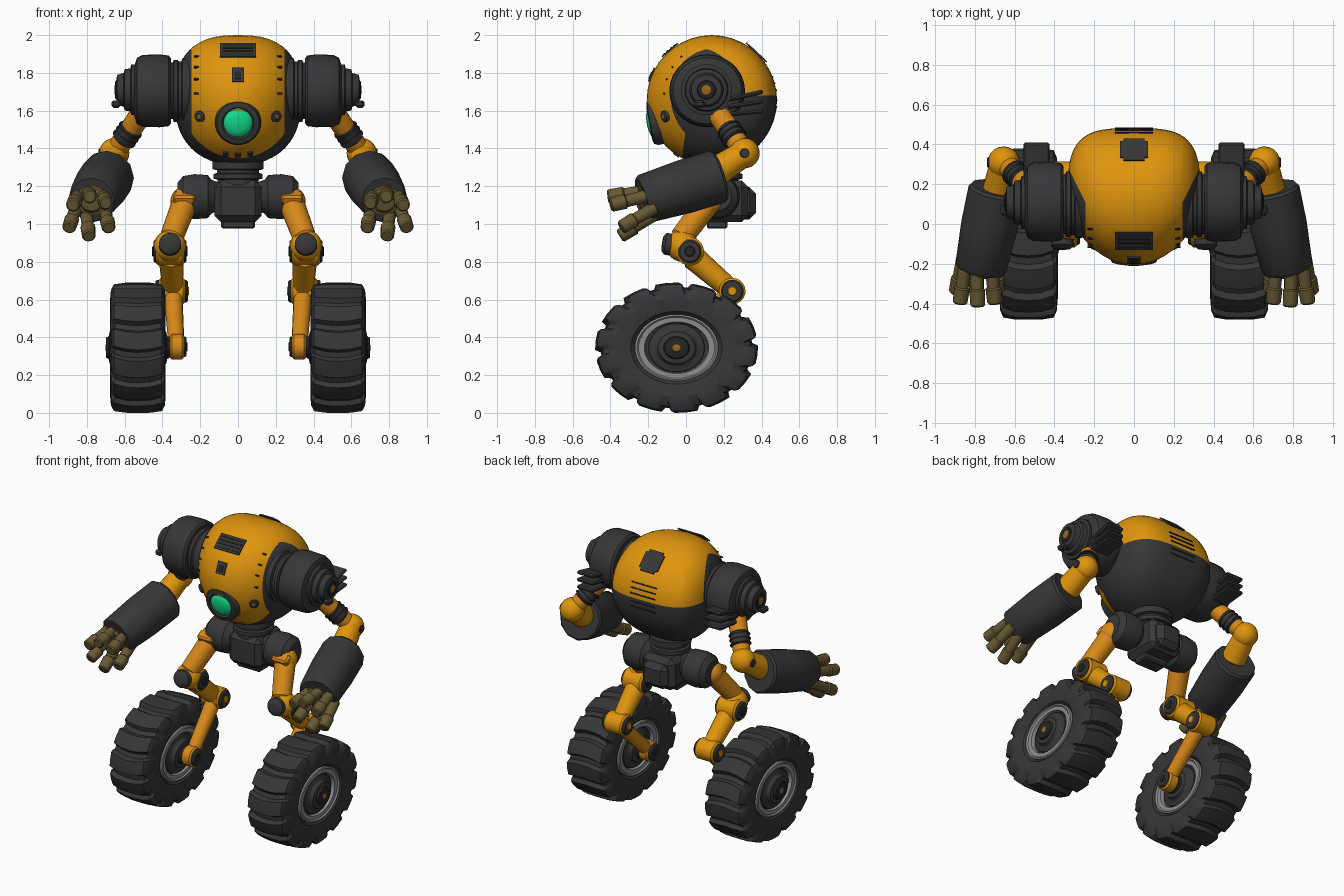
import bpy, bmesh, math
from mathutils import Vector, Matrix

if "Cube" in bpy.data.objects:
    bpy.data.objects.remove(bpy.data.objects["Cube"])

COLORS = {"yellow": (0.74, 0.30, 0.004), "orange": (0.68, 0.25, 0.01), "charcoal": (0.038, 0.038, 0.04),
          "black": (0.018, 0.018, 0.019), "green": (0.006, 0.73, 0.26), "olive": (0.135, 0.1, 0.033),
          "grey": (0.27, 0.27, 0.27), "rust": (0.35, 0.14, 0.01)}
MATS = {}
for key, c in COLORS.items():
    MATS[key] = bpy.data.materials.new(key)
    MATS[key].diffuse_color = (*c, 1)


def finish(name, bm, mats, mirror=False, angle=35):
    bmesh.ops.recalc_face_normals(bm, faces=bm.faces[:])
    me = bpy.data.meshes.new(name)
    bm.to_mesh(me)
    bm.free()
    for m in mats:
        me.materials.append(MATS[m])
    me.shade_smooth()
    me.set_sharp_from_angle(angle=math.radians(angle))
    ob = bpy.data.objects.new(name, me)
    bpy.context.collection.objects.link(ob)
    if mirror:
        ob.modifiers.new("mirror", 'MIRROR')


def lathe(name, base, axis, profile, mats, mirror=False, n=24, squash=1.0):
    """Revolve (distance, radius) points about an axis; mats gives one colour or one per segment."""
    base, axis = Vector(base), Vector(axis).normalized()
    u = axis.orthogonal().normalized()
    v = axis.cross(u)
    if isinstance(mats, str):
        mats = [mats] * (len(profile) - 1)
    used = sorted(set(mats))
    bm = bmesh.new()
    rings = []
    for t, r in profile:
        ring = []
        for i in range(n):
            a = 2 * math.pi * (i + 0.5) / n
            d = (u * math.cos(a) + v * math.sin(a)) * r
            d.y *= squash
            ring.append(bm.verts.new(base + axis * t + d))
        rings.append(ring)
    for k in range(len(rings) - 1):
        for i in range(n):
            j = (i + 1) % n
            f = bm.faces.new((rings[k][i], rings[k][j], rings[k + 1][j], rings[k + 1][i]))
            f.material_index = used.index(mats[k])
    bm.faces.new(rings[0]).material_index = used.index(mats[0])
    bm.faces.new(rings[-1]).material_index = used.index(mats[-1])
    finish(name, bm, used, mirror)


def rod(name, a, b, r0, r1, mat, mirror=True, n=16):
    a, b = Vector(a), Vector(b)
    L, c = (b - a).length, min(r0, r1) * 0.2
    lathe(name, a, b - a, [(0, r0 - c), (c, r0), (L - c, r1), (L, r1 - c)], mat, mirror, n)


def disc_x(name, x0, x1, y, z, r, mat):
    c = r * 0.15
    lathe(name, (x0, y, z), (1, 0, 0), [(0, r - c), (c, r), (x1 - x0 - c, r), (x1 - x0, r - c)], mat, True)


def ball(name, c, r, mat):
    bm = bmesh.new()
    bmesh.ops.create_uvsphere(bm, u_segments=20, v_segments=12, radius=r, matrix=Matrix.Translation(c))
    finish(name, bm, [mat], True)


def box(name, c, size, mat, mirror=False, bevel=0.0, rot=0.0):
    bm = bmesh.new()
    bmesh.ops.create_cube(bm, size=1, matrix=Matrix.Translation(c) @ Matrix.Rotation(rot, 4, 'X')
                          @ Matrix.Diagonal((*size, 1)))
    if bevel:
        bmesh.ops.bevel(bm, geom=bm.edges[:], offset=bevel, segments=1, affect='EDGES')
    finish(name, bm, [mat], mirror, 20)


# ---- body: round in front, squarer at the back, two colours split by cuts
BY, BZ, BR, BW = 0.137, 1.655, 0.345, 0.333


def power(ang):
    return 2.45 + 0.6 * math.cos(ang) + 0.2 * math.sin(ang) + 0.4 * max(0, math.cos(ang)) ** 2


def body_radius(x, ang):
    n = power(ang)
    return BR * (1 - min(abs(x) / BW, 1) ** n) ** (1 / n)


bm = bmesh.new()
bmesh.ops.create_uvsphere(bm, u_segments=40, v_segments=24, radius=1)
for v in bm.verts:
    a, s, ang = v.co.z, math.hypot(v.co.x, v.co.y), math.atan2(v.co.y, v.co.x)
    n = power(ang)
    r = BR * s ** (2 / n)
    v.co = (math.copysign(BW * abs(a) ** (2 / n), a), BY + r * math.cos(ang), BZ + r * math.sin(ang))
for co, no in (((0, 0, 1.68), (0, 0, 1)), ((0.245, 0, 0), (1, 0, 0)), ((-0.245, 0, 0), (1, 0, 0)),
               ((0, -0.02, 1.35), (0, 1, -0.12)), ((0.245, 0.11, 0), (1, -0.5, 0)), ((-0.245, 0.11, 0), (1, 0.5, 0))):
    bmesh.ops.bisect_plane(bm, geom=bm.verts[:] + bm.edges[:] + bm.faces[:], plane_co=co, plane_no=no)
for f in bm.faces:
    c = f.calc_center_median()
    front = c.y + 0.02 < 0.12 * (c.z - 1.35)
    width = 0.245 + 0.5 * max(0, c.y - 0.11)
    f.material_index = 0 if abs(c.x) < width and (c.z > 1.68 or front) else 1
finish("body_shell", bm, ["yellow", "charcoal"])


# ---- thin plates lying on the body; angle is measured from the back over the top
def plate(name, x, deg, w, h, mat, mirror=False, lift=0.002, d=0.008):
    ang = math.radians(deg)
    r = body_radius(x, ang) + lift
    box(name, (x, BY + r * math.cos(ang), BZ + r * math.sin(ang)), (w, h, d), mat, mirror, 0, ang - math.pi / 2)


plate("brow_vent", 0, 130, 0.19, 0.11, "charcoal")
for i in range(4):
    plate("brow_slot", 0, 124 + 4 * i, 0.165, 0.012, "black", lift=0.006)
plate("forehead_panel", 0, 157, 0.065, 0.08, "charcoal")
plate("forehead_slot", 0, 158, 0.03, 0.04, "black", lift=0.006)
plate("top_hatch", 0, 47, 0.14, 0.11, "charcoal")
plate("top_hatch_middle", 0, 47, 0.105, 0.15, "charcoal", lift=0.001)
for deg in (-6, 0, 9, 15, 21):
    plate("back_slot", 0, deg, 0.19, 0.009, "black", lift=-0.001)
for deg in (125, 140, 155, 172):
    plate("seam_mark", 0.215, deg, 0.035, 0.009, "black", True, lift=0.001)
for x in (-0.065, 0, 0.065):
    plate("chin_rivet", x, 237, 0.03, 0.035, "charcoal")
ang = math.radians(199)
rc = body_radius(0.2, ang)
lathe("cheek_bolt", (0.2, BY + rc * math.cos(ang), BZ + rc * math.sin(ang)), (0.6, -1, -0.25),
      [(-.02, .032), (.01, .03), (.014, .02), (.015, .012), (.018, .008)],
      ["charcoal", "charcoal", "black", "rust"], True, 12)

# ---- eye
lathe("eye_socket", (0, -0.13, 1.545), (0, -1, -0.18),
      [(0, .122), (.04, .122), (.06, .112), (.066, .085), (.055, .075)], "charcoal", n=32)
lathe("eye_lens", (0, -0.13, 1.545), (0, -1, -0.18),
      [(0, .077), (.056, .077), (.068, .067), (.076, .04), (.079, .01)], "green", n=32)

# ---- shoulders
SY, SZ = 0.112, 1.705
lathe("shoulder_collar", (0.22, SY - 0.012, SZ), (1, 0, 0),
      [(0, .16), (.05, .172), (.075, .172), (.08, .155), (.095, .155), (.1, .165), (.12, .165), (.125, .15), (.15, .15)],
      "charcoal", True, 32)
lathe("shoulder_drum", (0.355, SY, SZ), (1, 0, 0),
      [(0, .172), (.012, .187), (.06, .193), (.15, .19), (.18, .175), (.195, .13)], "charcoal", True, 28, 1.04)
lathe("shoulder_cap", (0.54, SY - 0.004, SZ + 0.005), (1, 0, 0),
      [(0, .135), (.025, .135), (.03, .115), (.06, .11), (.065, .09), (.1, .08), (.105, .05), (.11, .045),
       (.112, .025), (.114, .02)], ["charcoal"] * 6 + ["black"] * 2 + ["rust"], True)
for i in range(3):
    box("shoulder_fin", (0.49, 0.315, 1.59 + 0.045 * i), (0.13, 0.19, 0.024), "charcoal", True, 0.008, 0.1 + 0.06 * i)
box("shoulder_latch", (0.645, 0.07, 1.635), (0.05, 0.06, 0.04), "charcoal", True, 0.012)

# ---- arms
elbow = Vector((0.655, 0.31, 1.375))
top = Vector((0.5, 0.16, 1.6))
step = (elbow - top).normalized()
rod("upper_arm", top, elbow, 0.06, 0.055, "orange")
rod("arm_sleeve", top.lerp(elbow, 0.38), top.lerp(elbow, 0.72), 0.063, 0.06, "charcoal")
for i in range(3):
    p = top.lerp(elbow, 0.42 + 0.1 * i)
    rod("arm_ring", p, p + step * 0.022, 0.069, 0.069, "charcoal")
ball("elbow", elbow, 0.08, "yellow")
disc_x("elbow_cap", 0.7, 0.738, elbow.y, elbow.z, 0.026, "charcoal")
fore, wrist = Vector((0.688, 0.18, 1.255)), Vector((0.772, -0.23, 1.13))
rod("forearm_neck", elbow, (0.685, 0.15, 1.27), 0.07, 0.08, "yellow")
L = (wrist - fore).length
lathe("forearm_sleeve", fore, wrist - fore,
      [(0, .1), (0, .132), (.015, .143), (.2, .143), (L - .015, .13), (L, .12), (L, .08)], "charcoal", True, 12)

# ---- hands: rows of two-jointed fingers around the wrist
for dx, dz, tx, ty, tz in ((-.07, -.06, .685, -.34, .98), (.03, -.075, .79, -.35, .935), (.085, -.04, .895, -.345, .98),
                           (-.055, .03, .70, -.40, 1.11), (.02, .045, .785, -.415, 1.145), (.075, .02, .875, -.40, 1.10)):
    a = wrist + Vector((dx, 0.03 if dz > 0 else 0.07, dz))
    b = Vector((tx, ty, tz))
    rod("finger_base", a, a.lerp(b, 0.62), 0.035, 0.032, "olive", n=12)
    rod("finger_tip", a.lerp(b, 0.58), b, 0.04, 0.037, "olive", n=12)
rod("palm", wrist, wrist + (wrist - fore).normalized() * 0.03, 0.085, 0.07, "olive", n=12)

# ---- waist and pelvis
lathe("waist", (0, 0.17, 1.2), (0, 0, 1),
      [(0, .11), (.035, .11), (.04, .13), (.065, .13), (.07, .112), (.085, .112), (.09, .135), (.13, .135)], "charcoal")
box("pelvis", (0, 0.19, 1.12), (0.25, 0.28, 0.22), "charcoal", False, 0.035)
box("pelvis_back", (0, 0.31, 1.11), (0.19, 0.12, 0.17), "charcoal", False, 0.035)
box("pelvis_base", (0, 0.165, 1.0), (0.18, 0.11, 0.05), "charcoal", False, 0.01)
lathe("hip", (0.1, 0.165, 1.145), (1, 0, 0),
      [(0, .075), (.04, .09), (.06, .115), (.13, .12), (.19, .11), (.22, .075)], "charcoal", True)

# ---- legs
knee, ankle, hub = Vector((0.36, 0.0, 0.875)), Vector((0.345, 0.245, 0.645)), Vector((0.325, -0.05, 0.35))
ball("thigh_joint", (0.28, 0.12, 1.12), 0.078, "orange")
rod("thigh", (0.28, 0.12, 1.12), (0.355, -0.03, 0.92), 0.068, 0.062, "orange")
box("thigh_clamp", (0.285, 0.07, 1.14), (0.12, 0.07, 0.05), "orange", True, 0.012, 0.5)
ball("knee", knee + Vector((0, -0.02, 0.01)), 0.085, "yellow")
lathe("knee_cap", (0.36, -0.06, 0.888), (0, -1, 0.15), [(0, .06), (.05, .058), (.065, .04), (.068, .02)],
      "charcoal", True)
disc_x("knee_barrel", 0.285, 0.435, 0.02, 0.855, 0.075, "yellow")
disc_x("knee_disc", 0.272, 0.448, 0.02, 0.855, 0.062, "charcoal")
disc_x("knee_pin", 0.267, 0.454, 0.02, 0.855, 0.028, "black")
rod("shin", (0.355, 0.03, 0.83), ankle, 0.066, 0.055, "yellow")
disc_x("ankle", 0.28, 0.42, ankle.y, ankle.z, 0.07, "yellow")
disc_x("ankle_disc", 0.265, 0.438, ankle.y, ankle.z, 0.06, "charcoal")
disc_x("ankle_pin", 0.26, 0.443, ankle.y, ankle.z, 0.025, "yellow")
rod("wheel_strut", ankle, hub, 0.05, 0.042, "orange")
disc_x("strut_end", 0.287, 0.36, hub.y, hub.z, 0.068, "orange")
disc_x("strut_disc", 0.272, 0.38, hub.y, hub.z, 0.055, "charcoal")
disc_x("strut_pin", 0.268, 0.3, hub.y, hub.z, 0.025, "black")

# ---- wheels: slightly flattened tyres with chunky lugs
WX, WY, WZ, WR, HW, SQ = 0.53, -0.05, 0.345, 0.345, 0.147, 1.25
section = [(-.75, .5), (-.92, .56), (-1, .75), (-.97, .89), (-.86, .975), (-.45, .998), (0, 1),
           (.45, .998), (.86, .975), (.97, .89), (1, .75), (.92, .56), (.75, .5)]
LUGS = 14
bm = bmesh.new()
grid = []
for k in range(LUGS):
    for part, high in ((0, 0), (.2, 0), (.3, 1), (.6, 1), (.9, 1)):
        col = []
        for sx, r in section:
            a = 2 * math.pi * (k + part) / LUGS + 0.08 * (1 - sx * sx)
            cut = 0 if high or r < 0.85 else 0.07
            r2 = (r - cut) * WR
            x = WX + sx * HW * (1 - (0.04 if cut else 0))
            col.append(bm.verts.new((x, WY + SQ * r2 * math.cos(a), WZ + r2 * math.sin(a))))
        grid.append(col)
for i, col in enumerate(grid):
    nxt = grid[(i + 1) % len(grid)]
    for j in range(len(section) - 1):
        bm.faces.new((col[j], nxt[j], nxt[j + 1], col[j + 1]))
finish("tyre", bm, ["charcoal"], True, 25)
for side in (-1, 1):
    lathe("wheel_rim", (WX, WY, WZ), (side, 0, 0),
          [(.05, .177), (.134, .177), (.138, .168), (.129, .161), (.128, .137), (.105, .132), (.1, .1)],
          ["grey"] * 5 + ["charcoal"], True, 32, SQ)
    lathe("wheel_hub", (WX, WY, WZ), (side, 0, 0),
          [(.09, .132), (.118, .128), (.124, .1), (.13, .092), (.15, .085), (.155, .06), (.168, .055), (.17, .018),
           (.172, .014)], ["charcoal"] * 5 + ["black"] * 2 + ["rust"], True, 24, 1.15)

for m in bpy.data.materials:
    if m.users and not m.is_grease_pencil:
        m.use_nodes = True
        m.node_tree.nodes["Principled BSDF"].inputs["Base Color"].default_value = m.diffuse_color
